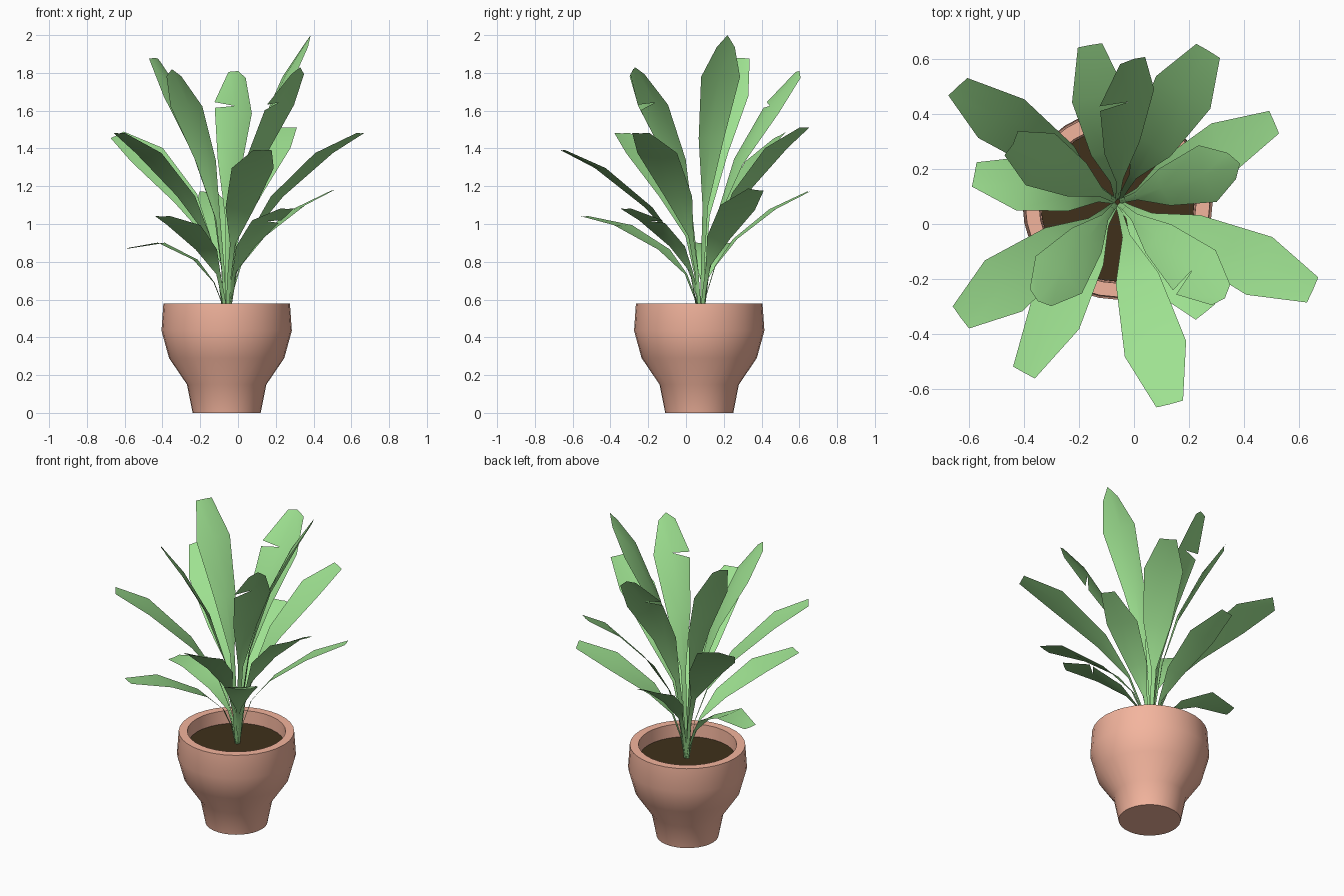
import bpy, bmesh, math
from mathutils import Vector, Matrix

if "Cube" in bpy.data.objects:
    bpy.data.objects.remove(bpy.data.objects["Cube"])

CX, CY = -0.06, 0.07   # plant axis


def material(name, col):
    m = bpy.data.materials.new(name)
    m.diffuse_color = (*col, 1)
    m.use_nodes = True
    m.node_tree.nodes["Principled BSDF"].inputs["Base Color"].default_value = m.diffuse_color
    return m


GREEN = material("leaf_green", (0.34, 0.75, 0.28))
CLAY = material("terracotta", (0.90, 0.46, 0.34))
EARTH = material("soil_brown", (0.05, 0.03, 0.011))


def finish(bm, name, mat, angle):
    me = bpy.data.meshes.new(name)
    bm.to_mesh(me)
    bm.free()
    ob = bpy.data.objects.new(name, me)
    bpy.context.collection.objects.link(ob)
    me.materials.append(mat)
    for p in me.polygons:
        p.use_smooth = True
    me.set_sharp_from_angle(angle=math.radians(angle))
    return ob


def lathe(name, profile, mat, n=32):
    bm = bmesh.new()
    rings = [[bm.verts.new((CX + r * math.cos(2 * math.pi * i / n),
                            CY + r * math.sin(2 * math.pi * i / n), z))
              for i in range(n)] for r, z in profile]
    for a, b in zip(rings, rings[1:]):
        for i in range(n):
            j = (i + 1) % n
            bm.faces.new((a[i], a[j], b[j], b[i]))
    bm.faces.new(rings[0][::-1])
    bm.faces.new(rings[-1])
    finish(bm, name, mat, 40)


# Pot with inner wall, and soil disc
lathe("pot", [(0.18, 0), (0.21, 0.15), (0.305, 0.29), (0.345, 0.435),
              (0.335, 0.58), (0.285, 0.58), (0.28, 0.47)], CLAY)
lathe("soil", [(0.279, 0.48), (0.279, 0.50)], EARTH)

# Leaf curve per tier: (outward fraction, height fraction, half width)
HIGH = [(0.015, 0, .010), (.06, .2, .010), (.15, .40, .015), (.36, .64, .070),
        (.70, .86, .108), (1, 1, .05)]
MID = [(0.015, 0, .010), (.07, .25, .010), (.17, .45, .015), (.38, .66, .08),
       (.73, .89, .115), (1, 1, .05)]
LOW = [(0.015, 0, .010), (.05, .2, .010), (.13, .42, .013), (.32, .63, .065),
       (.67, .86, .10), (1, 1, .045)]
FOLD = {"high": -0.18, "middle": 0.05, "low": 0.05}   # lift of blade edges


def leaf(name, tip, curve, fold, roll=0.0, bulge=0.0, tears=(), point=0.0):
    base = Vector((CX, CY + 0.01, 0.49))
    d = Vector(tip) - base
    flat = Vector((-d.y, d.x, 0)).normalized()
    pts = [base + Vector((d.x * f, d.y * f, d.z * h + 4 * bulge * f * (1 - f)))
           for f, h, w in curve]
    bm = bmesh.new()
    rows = []
    last = len(pts) - 1
    for i, (p, (f, h, w)) in enumerate(zip(pts, curve)):
        t = (pts[min(i + 1, last)] - pts[max(i - 1, 0)]).normalized()
        side = Matrix.Rotation(roll, 3, t) @ flat
        n = t.cross(side)
        lift = n * w * fold
        back = t * (point if i == last else 0)    # pulls corners off the point
        rows.append([bm.verts.new(q) for q in
                     (p + side * w + lift - back, p, p - side * w + lift - back)])
    for i, (a, b) in enumerate(zip(rows, rows[1:])):
        low = list(b)
        for row, s in tears:     # wedge-shaped split in the blade edge
            if row == i + 1:
                low[s] = bm.verts.new(b[s].co.lerp(a[s].co, 0.1))
        bm.faces.new((a[2], a[1], low[1], low[2]))
        bm.faces.new((a[1], a[0], low[0], low[1]))
    finish(bm, name, GREEN, 60)


# Three tiers of five leaves: tip position, roll, bulge, tears, point
TIERS = {
    "high": (HIGH, [((0.385, 0.22, 2.0), 0, 0, (), .07),
                    ((0.0, 0.60, 1.81), -0.5, 0, ((4, 0),), .02),
                    ((-0.44, 0.29, 1.88), 0, 0, (), 0),
                    ((-0.35, -0.28, 1.82), 0, 0, (), .04),
                    ((0.33, -0.27, 1.83), 0, 0, ((4, 2),), .04)]),
    "middle": (MID, [((0.65, -0.24, 1.48), 0, 0, (), 0),
                     ((0.27, 0.63, 1.51), 0, 0, (), 0),
                     ((-0.64, 0.50, 1.47), 0.4, 0, (), 0),
                     ((-0.63, -0.34, 1.48), 0, 0, (), 0),
                     ((0.13, -0.655, 1.39), 0, 0, (), 0)]),
    "low": (LOW, [((0.51, 0.37, 1.18), 0.15, 0, (), 0),
                  ((-0.16, 0.65, 1.17), 0, 0, (), 0),
                  ((-0.40, -0.54, 1.04), 0, 0.03, (), 0),
                  ((-0.58, 0.18, 0.87), 0, 0.09, (), 0),
                  ((0.26, -0.32, 1.08), 0, 0.02, ((4, 0),), 0)]),
}
for tier, (curve, leaves) in TIERS.items():
    for k, (tip, roll, bulge, tears, point) in enumerate(leaves):
        # positive roll lowers the counter-clockwise edge of the blade
        leaf(f"{tier}_leaf_{k + 1}", tip, curve, FOLD[tier], -roll,
             bulge, tears, point)
